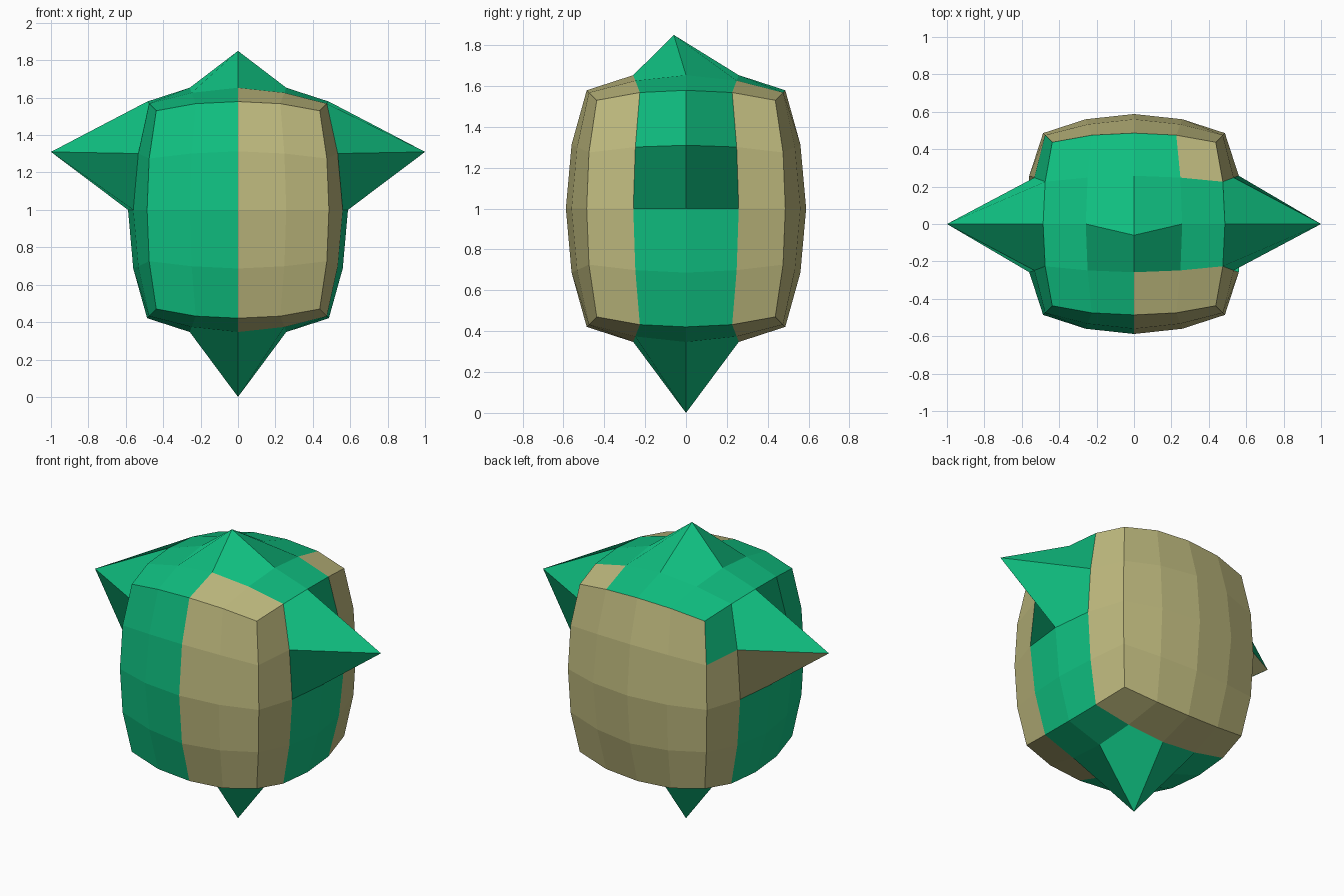
import bpy, bmesh
from mathutils import Vector

if "Cube" in bpy.data.objects:
    bpy.data.objects.remove(bpy.data.objects["Cube"])


def material(name, color):
    m = bpy.data.materials.new(name)
    m.diffuse_color = color
    m.use_nodes = True
    m.node_tree.nodes["Principled BSDF"].inputs["Base Color"].default_value = m.diffuse_color
    return m


# Bulge tables, keyed by (coordinates at 1, coordinates at 0.5) on the unit grid
OUTER = {(1, 0): .588, (1, 1): .56, (1, 2): .533,
         (2, 0): .486, (2, 1): .475, (3, 0): .437}
INNER = {(1, 1): .258, (1, 2): .248, (2, 1): .226}

# Grid points that are pulled out into spikes
SPIKES = {(0, 0, 1): (0, -.06, 1.85), (0, 0, -1): (0, 0, 0),
          (1, 0, .5): (1, 0, 1.31), (-1, 0, .5): (-1, 0, 1.31)}


def bulge(co):
    """Move a cube grid point to its place on the rounded body."""
    c = tuple(round(v * 2) / 2 for v in co)
    if c in SPIKES:
        return Vector(SPIKES[c])
    key = (sum(abs(v) == 1 for v in c), sum(abs(v) == .5 for v in c))
    out = []
    for axis, v in enumerate(c):
        size = {1: OUTER[key], .5: INNER.get(key, 0), 0: 0}[abs(v)]
        if axis == 2:  # the body is taller than wide
            size = size + .093 if abs(v) == 1 else size * 1.215
        out.append(size if v > 0 else -size)
    return Vector((out[0], out[1], out[2] + 1))


def is_tan(p):
    """Choose the colour patch from the face centre on the unit grid."""
    x, y, z = p
    if y > .99:                       # back
        return True
    if y < -.99:                      # front
        return x > 0
    if x > .99:                       # right side
        return abs(y) > .5
    if x < -.99:                      # left side
        return (y > .5 and z < .5) or (0 < y < .5 and 0 < z < .5)
    if z > .99:                       # top
        return (y < -.5 and x > 0) or (y > .5 and x > .5)
    return y > .5 or (y < -.5 and x > 0)  # underside


# Body: a gridded cube, coloured, then rounded and spiked
bm = bmesh.new()
bmesh.ops.create_cube(bm, size=2)
bmesh.ops.subdivide_edges(bm, edges=bm.edges[:], cuts=3, use_grid_fill=True)
for f in bm.faces:
    f.material_index = int(is_tan(f.calc_center_median()))
for v in bm.verts:
    v.co = bulge(v.co)
bmesh.ops.recalc_face_normals(bm, faces=bm.faces[:])

mesh = bpy.data.meshes.new("spiked_body")
mesh.materials.append(material("green", (.005, .53, .22, 1)))
mesh.materials.append(material("tan", (.52, .49, .21, 1)))
bm.to_mesh(mesh)
bm.free()
bpy.context.collection.objects.link(bpy.data.objects.new("spiked_body", mesh))
